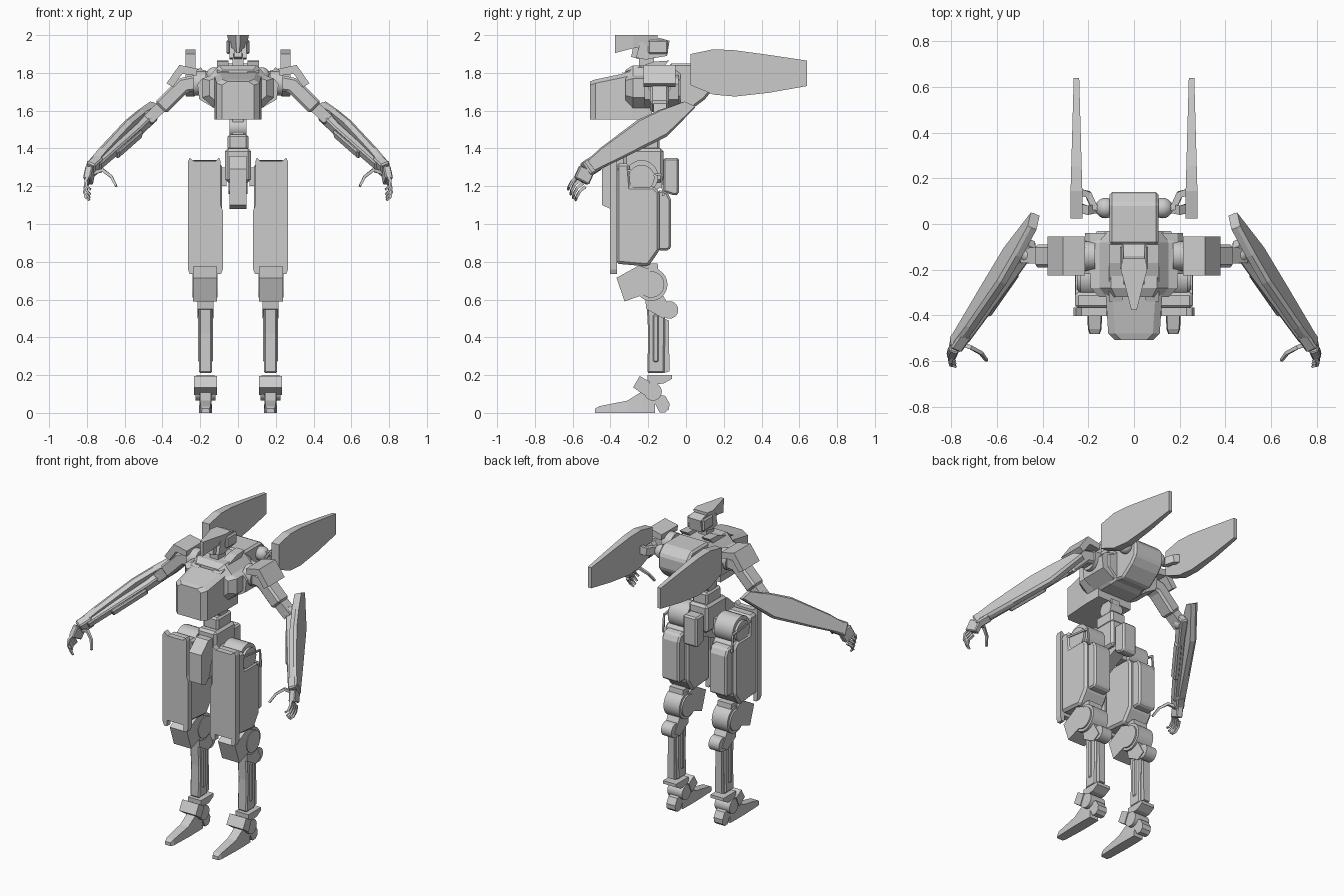
import bpy, bmesh, math
from mathutils import Vector as V

if "Cube" in bpy.data.objects:
    bpy.data.objects.remove(bpy.data.objects["Cube"])

grey = bpy.data.materials.new("plain grey")
grey.diffuse_color = (0.6, 0.6, 0.6, 1)
grey.use_nodes = True
grey.node_tree.nodes["Principled BSDF"].inputs["Base Color"].default_value = grey.diffuse_color


def finish(name, bm, mirror=False, bevel=0, smooth=False):
    bmesh.ops.recalc_face_normals(bm, faces=bm.faces)
    me = bpy.data.meshes.new(name)
    bm.to_mesh(me)
    bm.free()
    me.materials.append(grey)
    ob = bpy.data.objects.new(name, me)
    bpy.context.collection.objects.link(ob)
    if smooth:
        bpy.ops.object.select_all(action='DESELECT')
        ob.select_set(True)
        bpy.context.view_layer.objects.active = ob
        bpy.ops.object.shade_smooth_by_angle(angle=math.radians(35))
    if bevel:
        b = ob.modifiers.new("chamfer", 'BEVEL')
        b.width, b.segments, b.limit_method = bevel, 1, 'ANGLE'
    if mirror:
        m = ob.modifiers.new("mirror", 'MIRROR')
        m.use_mirror_merge = False
    return ob


def loft(name, rings, **kw):
    """Skin equal-length rings of 3D points and cap both ends."""
    bm = bmesh.new()
    vs = [[bm.verts.new(p) for p in r] for r in rings]
    n = len(vs[0])
    for a, b in zip(vs, vs[1:]):
        for i in range(n):
            bm.faces.new((a[i], a[(i + 1) % n], b[(i + 1) % n], b[i]))
    bm.faces.new(vs[0][::-1])
    bm.faces.new(vs[-1])
    return finish(name, bm, **kw)


def prism_x(name, pts, x0, x1, **kw):      # (y, z) profile
    return loft(name, [[(x, y, z) for y, z in pts] for x in (x0, x1)], **kw)


def prism_y(name, pts, y0, y1, **kw):      # (x, z) profile
    return loft(name, [[(x, y, z) for x, z in pts] for y in (y0, y1)], **kw)


def box(name, x0, x1, y0, y1, z0, z1, **kw):
    return prism_x(name, [(y0, z0), (y1, z0), (y1, z1), (y0, z1)], x0, x1, **kw)


def disc(name, y, z, r, x0, x1, n=24, **kw):   # cylinder with its axis along x
    pts = [(y + r * math.cos(2 * math.pi * i / n), z + r * math.sin(2 * math.pi * i / n)) for i in range(n)]
    return prism_x(name, pts, x0, x1, smooth=True, **kw)


def limb(name, path, w, h, up=(0, 1, 0), taper=1, **kw):
    """Rectangular bar following a path."""
    path = [V(p) for p in path]
    rings = []
    for i, p in enumerate(path):
        d = (path[min(i + 1, len(path) - 1)] - path[max(i - 1, 0)]).normalized()
        s = d.cross(V(up)).normalized()
        u = s.cross(d)
        k = 1 + (taper - 1) * i / (len(path) - 1)
        rings.append([p + s * a * w / 2 * k + u * b * h / 2 * k for a, b in ((-1, -1), (1, -1), (1, 1), (-1, 1))])
    return loft(name, rings, **kw)


def sym(half):                              # mirror a half outline across x = 0
    return half + [(-x, z) for x, z in half[::-1]]


# head
prism_x("head_core", [(-.25, 1.90), (-.22, 1.87), (-.10, 1.89), (-.087, 1.97), (-.14, 1.985), (-.25, 1.96)], -.045, .045)
box("head_side_guard", .04, .062, -.2, -.095, 1.90, 1.975, mirror=True, bevel=.008)
loft("head_beak", [[(-a, y, z0), (a, y, z0), (b, y, 2), (-b, y, 2)] for y, a, b, z0 in
     ((-.377, .008, .012, 1.905), (-.28, .028, .036, 1.93), (-.20, .045, .058, 1.94), (-.15, .045, .05, 1.95))])
prism_x("face_guard", [(-.29, 1.885), (-.24, 1.87), (-.22, 1.93), (-.28, 1.935)], -.02, .02)
prism_x("cheek", [(-.265, 1.88), (-.2, 1.87), (-.2, 1.93), (-.25, 1.935)], .025, .045, mirror=True)
box("neck", -.03, .03, -.25, -.17, 1.80, 1.89)

# torso
loft("chest_front", [[(-a, y, 1.553), (a, y, 1.553), (a, y, z1 - .02), (a - .03, y, z1), (-a + .03, y, z1), (-a, y, z1 - .02)]
     for y, a, z1 in ((-.508, .085, 1.755), (-.48, .113, 1.765), (-.29, .125, 1.805), (-.18, .125, 1.82))])
core = sym([(.10, 1.84), (.15, 1.785), (.19, 1.77), (.19, 1.67), (.11, 1.60)])
loft("torso_core", [[(x * k, y, 1.72 + (z - 1.72) * k) for x, z in core]
     for y, k in ((-.32, .8), (-.28, 1), (-.08, 1), (-.03, .85))])
prism_x("back_pack", [(-.09, 1.62), (.02, 1.60), (.10, 1.66), (.14, 1.71), (.14, 1.80), (.09, 1.85), (-.09, 1.85)],
        -.108, .108, bevel=.012)
prism_x("collar", [(-.34, 1.80), (-.12, 1.83), (-.09, 1.865), (-.17, 1.86)], .05, .11, mirror=True)
prism_y("torso_side", [(.12, 1.79), (.19, 1.77), (.215, 1.74), (.205, 1.66), (.12, 1.61)], -.22, -.04, mirror=True)

# waist and pelvis
disc("waist_joint", -.21, 1.51, .05, -.045, .045)
box("waist_column", -.03, .03, -.25, -.17, 1.40, 1.57)
box("waist_block", -.055, .055, -.29, -.14, 1.39, 1.475, bevel=.012)
box("pelvis", -.068, .068, -.33, -.12, 1.22, 1.40, bevel=.015)
prism_x("front_skirt", [(-.445, 1.10), (-.40, 1.08), (-.36, 1.12), (-.30, 1.36), (-.37, 1.36), (-.445, 1.29)], -.045, .045)
prism_x("rear_skirt", [(-.12, 1.17), (-.06, 1.15), (-.037, 1.16), (-.037, 1.35), (-.12, 1.35)], -.05, .05, bevel=.01)
prism_x("crotch", [(-.36, 1.10), (-.26, 1.13), (-.12, 1.2), (-.12, 1.26), (-.36, 1.26)], -.04, .04)
box("hip_axle", .06, .12, -.28, -.19, 1.20, 1.30, mirror=True)

# thighs
disc("hip_disc", -.235, 1.25, .088, .10, .235, mirror=True)
disc("hip_cap", -.235, 1.245, .068, .23, .25, mirror=True)
plate = [(.09, .735), (.115, .735), (.115, .775), (.235, .775), (.235, .735), (.255, .735), (.265, .76),
         (.265, 1.33), (.255, 1.35), (.23, 1.33), (.12, 1.33), (.10, 1.35), (.092, 1.33), (.092, 1.10), (.08, 1.07), (.08, .76)]
prism_y("thigh_front_plate", plate, -.403, -.365, mirror=True)
prism_x("thigh_body", [(-.37, .79), (-.20, .775), (-.14, .86), (-.14, 1.17), (-.17, 1.20), (-.29, 1.20), (-.30, 1.32), (-.37, 1.32)],
        .085, .258, mirror=True, bevel=.014)
prism_x("thigh_back_panel", [(-.15, .86), (-.09, .86), (-.08, .88), (-.08, 1.13), (-.10, 1.17), (-.15, 1.18)],
        .11, .235, mirror=True, bevel=.01)
limb("hip_strut", [(.25, -.36, 1.29), (.25, -.13, 1.26), (.25, -.12, 1.15)], .012, .012, up=(1, 0, 0), mirror=True)

# knees
prism_x("knee_block", [(-.368, .715), (-.325, .59), (-.20, .635), (-.19, .76), (-.25, .78)], .112, .238, mirror=True)
disc("knee_disc", -.185, .68, .087, .118, .232, mirror=True)
disc("knee_cap", -.185, .68, .07, .108, .242, mirror=True)
prism_x("knee_link", [(-.25, .79), (-.15, .79), (-.14, .70), (-.24, .70)], .125, .225, mirror=True)
prism_x("knee_lower_link", [(-.22, .64), (-.12, .62), (-.07, .53), (-.12, .50), (-.21, .55)], .13, .215, mirror=True)
disc("calf_disc", -.087, .545, .046, .135, .21, mirror=True)

# shins
prism_x("shin", [(-.208, .57), (-.20, .60), (-.13, .61), (-.11, .50), (-.115, .21), (-.205, .21), (-.20, .42)],
        .138, .207, mirror=True, bevel=.008)
box("shin_side_rail", .132, .213, -.175, -.145, .27, .52, mirror=True, bevel=.006)
prism_x("calf_rail", [(-.12, .50), (-.09, .49), (-.088, .22), (-.12, .21)], .15, .195, mirror=True)

# ankles and feet
prism_x("ankle_block", [(-.205, .20), (-.075, .20), (-.075, .18), (-.12, .155), (-.205, .15)], .125, .22, mirror=True)
prism_x("ankle_guard", [(-.245, .195), (-.19, .165), (-.222, .095), (-.28, .135)], .112, .232, mirror=True)
disc("ankle_disc", -.175, .112, .047, .118, .226, mirror=True)
loft("foot", [[(.172 - a, y, 0), (.172 + a, y, 0), (.172 + a * .85, y, z), (.172 - a * .85, y, z)] for y, a, z in
     ((-.482, .022, .022), (-.46, .03, .035), (-.31, .035, .065), (-.23, .035, .115), (-.165, .033, .11))], mirror=True)
prism_x("heel", [(-.165, .10), (-.11, .09), (-.087, .05), (-.09, .02), (-.11, .002), (-.14, .002), (-.165, .05)],
        .14, .204, mirror=True)

# shoulders and upper arms
prism_y("shoulder_plate", [(.215, 1.822), (.31, 1.842), (.378, 1.745), (.345, 1.725), (.295, 1.795), (.22, 1.785)],
        -.225, -.055, mirror=True)
disc("shoulder_disc", -.14, 1.745, .065, .17, .235, mirror=True)
limb("upper_arm", [(.20, -.14, 1.75), (.29, -.14, 1.735), (.41, -.14, 1.615)], .085, .10, mirror=True, bevel=.012)
limb("arm_link", [(.38, -.14, 1.645), (.475, -.135, 1.555)], .06, .07, mirror=True)

# forearms, laid out along axis d, width u, outward normal n
O, n = V((.445, .015, 1.63)), V((.87, .345, .345)).normalized()
d = V((.35, -.545, -.34)).normalized()
n = (n - d * n.dot(d)).normalized()
u = d.cross(n)
u = u if u.z > 0 else -u


def arm(s, w, h):
    return O + d * s + u * w + n * h


shield = [(.018, .03), (.16, .06), (.305, .077), (.589, .055), (.70, .035), (.70, -.035), (.478, -.058), (.219, -.081), (-.02, -.03)]
loft("forearm_shield", [[arm(s, w * k, h) for s, w in shield] for h, k in ((-.028, .92), (.0, 1), (.016, .85))], mirror=True)
limb("forearm_core", [arm(.10, .015, -.05), arm(.25, .01, -.05), arm(.68, .005, -.03)], .07, .05, up=n, taper=.75,
     mirror=True, bevel=.008)
limb("forearm_inner_pad", [arm(.27, 0, -.065), arm(.52, 0, -.055)], .05, .035, up=n, mirror=True, bevel=.008)
bm = bmesh.new()
bmesh.ops.create_uvsphere(bm, u_segments=16, v_segments=10, radius=.038)
bmesh.ops.translate(bm, verts=bm.verts, vec=(.463, -.135, 1.567))
finish("elbow_ball", bm, mirror=True, smooth=True)

# hands
limb("wrist", [arm(.64, 0, -.015), arm(.73, 0, -.012)], .085, .055, up=n, mirror=True, bevel=.008)
palm_end = V((.795, -.555, 1.225))
limb("palm", [arm(.72, 0, -.01), palm_end], .085, .04, up=n, mirror=True, bevel=.006)
for i in range(4):
    b = palm_end + u * (.034 - .023 * i)
    limb(f"finger_{i + 1}", [b, b + V((.014, -.028, -.025)), b + V((.008, -.045, -.055)), b + V((-.012, -.05, -.083 + .008 * abs(i - 1.5)))],
         .017, .017, up=n, taper=.6, mirror=True)
limb("thumb", [(.77, -.52, 1.27), (.715, -.54, 1.285), (.67, -.565, 1.25), (.645, -.598, 1.20)], .02, .02, taper=.6, mirror=True)

# back wings
wing = [(.025, 1.90), (.145, 1.925), (.255, 1.92), (.44, 1.895), (.64, 1.865), (.64, 1.73), (.44, 1.695), (.26, 1.675), (.145, 1.685), (.025, 1.735)]


def wing_x(y, side):
    return .252 + side * (.027 - .015 * max(0, y - .1) / .54)


loft("back_wing", [[(wing_x(y, s), y, z) for y, z in wing] for s in (-1, 1)], mirror=True)
bm = bmesh.new()
bmesh.ops.create_uvsphere(bm, u_segments=20, v_segments=12, radius=.045)
bmesh.ops.translate(bm, verts=bm.verts, vec=(.125, .07, 1.785))
finish("wing_ball", bm, mirror=True, smooth=True)
limb("wing_bracket", [(.14, .07, 1.785), (.175, .075, 1.785), (.20, .13, 1.79), (.24, .14, 1.80)], .03, .05, up=(0, 0, 1), mirror=True)
limb("wing_lower_arm", [(.16, .07, 1.77), (.20, .06, 1.82), (.24, .07, 1.78)], .02, .04, mirror=True)
